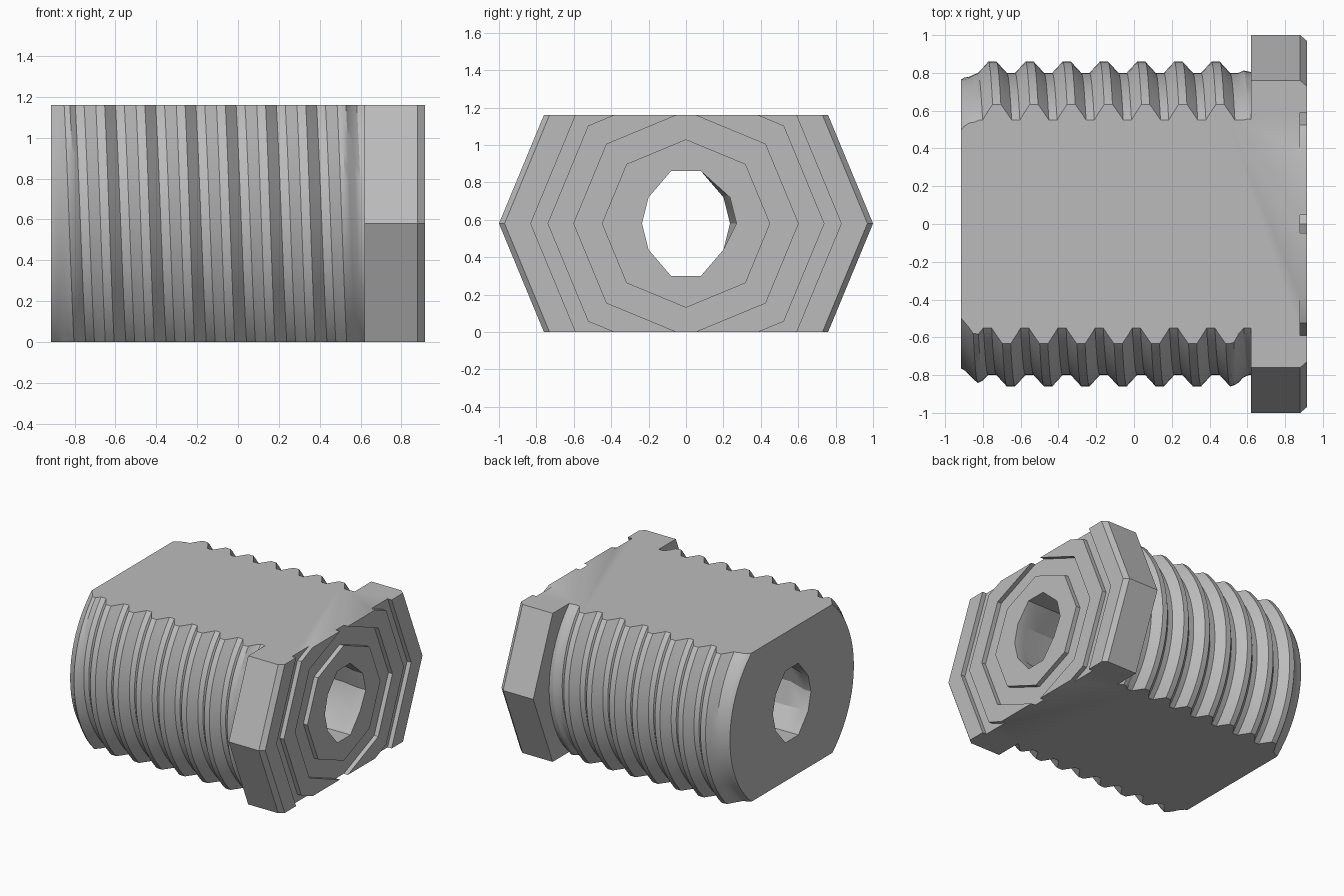
import bpy, bmesh, math

if "Cube" in bpy.data.objects:
    bpy.data.objects.remove(bpy.data.objects["Cube"], do_unlink=True)

MID = 0.58                      # height of the bolt axis
LEFT, RIGHT = -0.915, 0.915     # ends along the axis
HEAD, RIM = 0.62, 0.88          # back of the head, groove floor

steel = bpy.data.materials.new("plain_grey")
steel.use_nodes = True
grey = (0.5, 0.5, 0.5, 1)
steel.diffuse_color = grey
steel.node_tree.nodes["Principled BSDF"].inputs["Base Color"].default_value = grey


def make_object(name, bm):
    bmesh.ops.recalc_face_normals(bm, faces=bm.faces)
    mesh = bpy.data.meshes.new(name)
    bm.to_mesh(mesh)
    bm.free()
    obj = bpy.data.objects.new(name, mesh)
    mesh.materials.append(steel)
    bpy.context.collection.objects.link(obj)
    return obj


def loft(name, rings):
    """Solid through a list of equal-sized rings, capped at both ends."""
    bm = bmesh.new()
    rows = [[bm.verts.new(p) for p in ring] for ring in rings]
    n = len(rows[0])
    for a, b in zip(rows, rows[1:]):
        for i in range(n):
            j = (i + 1) % n
            bm.faces.new((a[i], a[j], b[j], b[i]))
    bm.faces.new(rows[0])
    bm.faces.new(rows[-1])
    return make_object(name, bm)


def polygon(x, r, sides):
    return [(x, r * math.cos(math.tau * i / sides), MID + r * math.sin(math.tau * i / sides))
            for i in range(sides)]


# Threaded shank: columns of points that climb along the helix
PITCH, STEPS, END = 0.197, 72, 0.64
# (position within one pitch, height) from crest to crest
TOOTH = [(0, 1), (0.11, 1), (0.25, 0.5), (0.39, 0), (0.5, 0), (0.61, 0), (0.75, 0.5), (0.89, 1)]


def clamp(v):
    return max(0.0, min(1.0, v))


def shank_radius(x, height):
    if x < -0.87:
        root = 0.765 + 0.015 * clamp((x - LEFT) / 0.045)
    else:
        root = 0.78 + 0.02 * clamp((x + 0.87) / 0.04)
    fade = clamp((x - LEFT) / 0.125) * clamp((HEAD - x) / 0.1)
    return root + 0.06 * height * fade


bm = bmesh.new()
columns = []
for s in range(STEPS + 1):
    angle = math.tau * s / STEPS
    column = []
    for turn in range(-3, 9):
        for offset, height in TOOTH:
            x = -0.75 + PITCH * (turn + offset + s / STEPS)
            x = max(LEFT, min(END, x))
            r = shank_radius(x, height)
            column.append(bm.verts.new((x, r * math.cos(angle), MID + r * math.sin(angle))))
    columns.append(column)
for a, b in zip(columns, columns[1:]):
    for i in range(len(a) - 1):
        bm.faces.new((a[i], a[i + 1], b[i + 1], b[i]))
bmesh.ops.remove_doubles(bm, verts=bm.verts, dist=0.0005)
bmesh.ops.holes_fill(bm, edges=[e for e in bm.edges if e.is_boundary], sides=0)
bolt = make_object("threaded_bolt", bm)

# Octagonal head with a chamfered rim and two grooves in its face
profile = [(HEAD, 1), (RIM, 1), (RIGHT, 0.97), (RIGHT, 0.83), (RIM, 0.83), (RIM, 0.74),
           (RIGHT, 0.74), (RIGHT, 0.6), (RIM, 0.6), (RIM, 0.45), (RIGHT, 0.45)]
head = loft("head", [polygon(x, r, 8) for x, r in profile])

# Slab that leaves the flat top and bottom
bm = bmesh.new()
bmesh.ops.create_cube(bm, size=1)
for v in bm.verts:
    v.co = (v.co.x * 4, v.co.y * 4, MID + v.co.z * 2 * MID)
slab = make_object("slab_cutter", bm)

# Bore: tall ten-sided mouths opening into a round middle
half = [(0.08, 0.28), (0.2, 0.14), (0.235, 0), (0.2, -0.14), (0.08, -0.28)]
mouth = half + [(-y, z) for y, z in reversed(half)]


def bore_ring(x, wide=0.0, rounded=False):
    ring = []
    for y, z in mouth:
        if rounded:
            k = 0.292 / math.hypot(y, z)
            y, z = y * k, z * k
        elif y > 0.1 and z >= 0:
            y += wide
        ring.append((x, y, MID + z))
    return ring


bore = loft("bore_cutter", [
    bore_ring(-1.1), bore_ring(-0.86), bore_ring(-0.7, rounded=True),
    bore_ring(0.7, rounded=True), bore_ring(0.84, 0.035), bore_ring(1.1, 0.035)])

# Combine the parts
bpy.context.view_layer.objects.active = bolt
for part, operation in ((head, 'UNION'), (slab, 'INTERSECT'), (bore, 'DIFFERENCE')):
    mod = bolt.modifiers.new(part.name, 'BOOLEAN')
    mod.operation, mod.solver, mod.object = operation, 'EXACT', part
    bpy.ops.object.modifier_apply(modifier=mod.name)
    bpy.data.objects.remove(part, do_unlink=True)

bpy.ops.object.select_all(action='DESELECT')
bolt.select_set(True)
bpy.ops.object.shade_smooth_by_angle(angle=math.radians(28))
